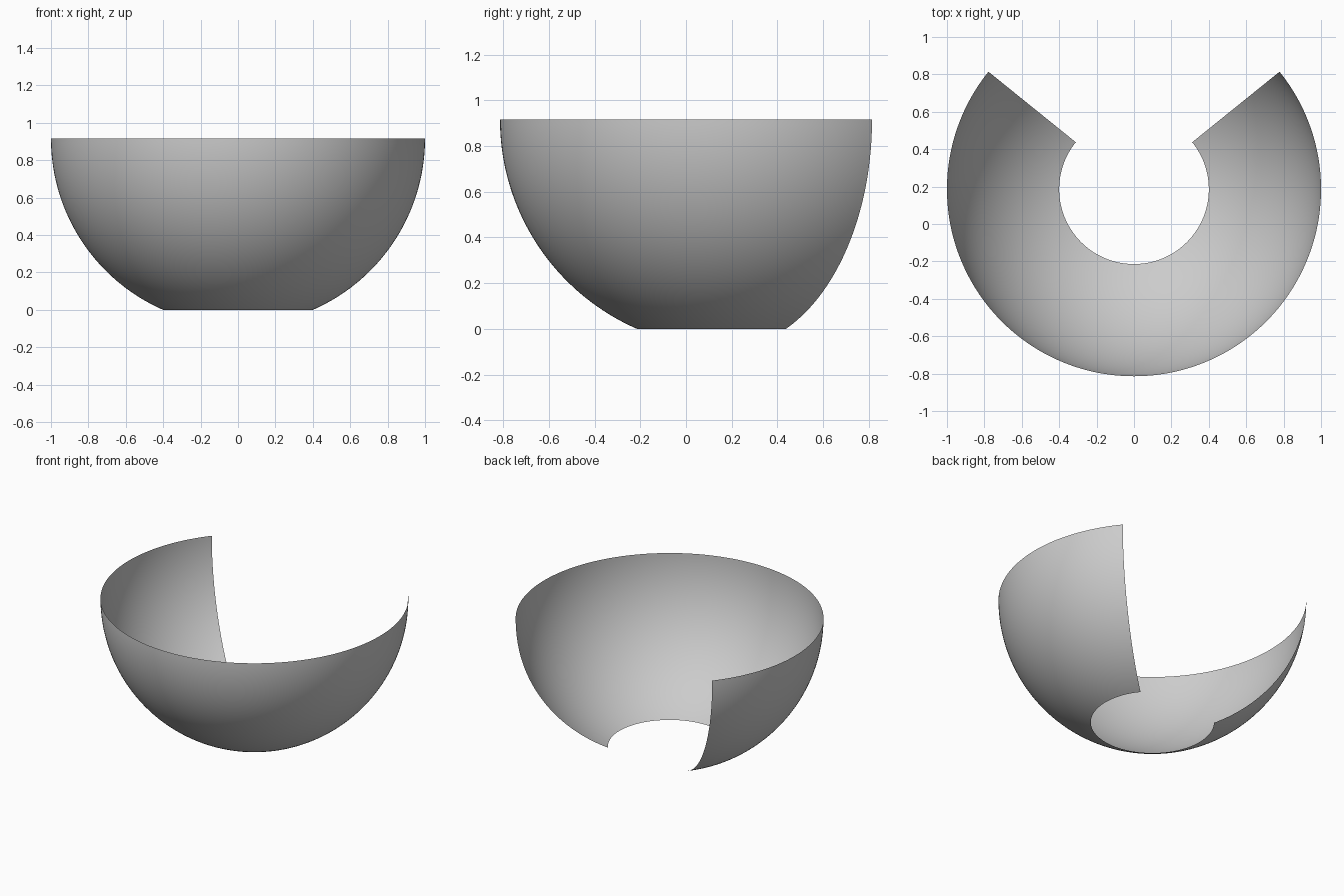
import bpy
import bmesh
from math import sin, cos, asin, pi
from mathutils import Vector

cube = bpy.data.objects.get("Cube")
if cube:
    bpy.data.objects.remove(cube, do_unlink=True)

# Main dimensions
RADIUS = 1.0
HOLE_RADIUS = 0.4
SWEEP = 4.5                      # radians covered by the shell
RINGS, STEPS = 48, 144
HEIGHT = (RADIUS ** 2 - HOLE_RADIUS ** 2) ** 0.5

# Plain grey material
grey = bpy.data.materials.new("light_grey")
grey.use_nodes = True
colour = (0.6, 0.6, 0.6, 1.0)
grey.diffuse_color = colour
grey.node_tree.nodes["Principled BSDF"].inputs["Base Color"].default_value = colour

# Arc profile from the bottom hole to the rim, swept about the vertical axis
half_gap = (2 * pi - SWEEP) / 2
start = pi / 2 + half_gap
back_edge = RADIUS * cos(half_gap)
centre = Vector((0, (RADIUS - back_edge) / 2, HEIGHT))
low = asin(HOLE_RADIUS / RADIUS)

bm = bmesh.new()
profile = []
for i in range(RINGS + 1):
    a = low + (pi / 2 - low) * i / RINGS
    r = RADIUS * sin(a)
    profile.append(bm.verts.new(
        centre + Vector((r * cos(start), r * sin(start), -RADIUS * cos(a)))))
edges = [bm.edges.new(pair) for pair in zip(profile, profile[1:])]
bmesh.ops.spin(bm, geom=profile + edges, cent=centre, axis=(0, 0, 1),
               angle=SWEEP, steps=STEPS, use_duplicate=False)

# Make the faces point outward
bm.normal_update()
inward = [f for f in bm.faces
          if f.normal.dot(f.calc_center_median() - centre) < 0]
bmesh.ops.reverse_faces(bm, faces=inward)
for f in bm.faces:
    f.smooth = True

mesh = bpy.data.meshes.new("open_bowl_shell")
bm.to_mesh(mesh)
bm.free()
mesh.materials.append(grey)
bowl = bpy.data.objects.new("open_bowl_shell", mesh)
bpy.context.collection.objects.link(bowl)
